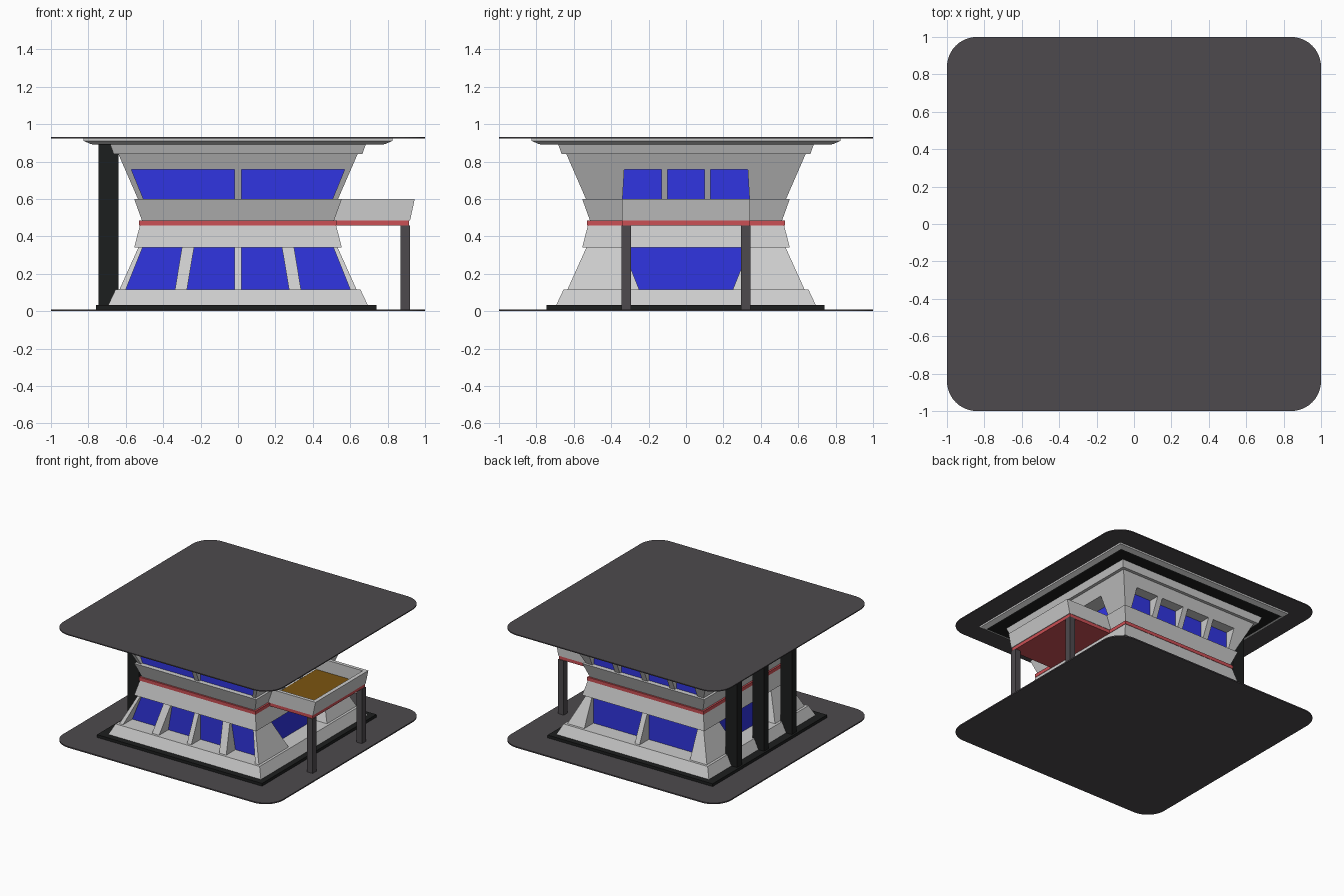
import bpy, bmesh
from math import radians
from mathutils import Matrix

if "Cube" in bpy.data.objects:
    bpy.data.objects.remove(bpy.data.objects["Cube"])

def material(name, rgb):
    m = bpy.data.materials.new(name)
    m.diffuse_color = (*rgb, 1)
    m.use_nodes = True
    m.node_tree.nodes["Principled BSDF"].inputs["Base Color"].default_value = m.diffuse_color
    return m

WHITE = material("white_wall", (0.80, 0.80, 0.83))
DARK = material("dark_slate", (0.075, 0.068, 0.075))
BLACK = material("black_trim", (0.012, 0.013, 0.013))
GLASS = material("blue_glass", (0.03, 0.035, 0.75))
RED = material("red_band", (0.6, 0.08, 0.09))
WOOD = material("brown_floor", (0.2, 0.09, 0.005))

def hull(name, bottom, top, mat):
    """Six-sided solid between two quads, each given as four points."""
    bm = bmesh.new()
    a = [bm.verts.new(p) for p in bottom]
    b = [bm.verts.new(p) for p in top]
    bm.faces.new(a)
    bm.faces.new(b)
    for i in range(4):
        j = (i + 1) % 4
        bm.faces.new((a[i], a[j], b[j], b[i]))
    bmesh.ops.recalc_face_normals(bm, faces=bm.faces)
    me = bpy.data.meshes.new(name)
    bm.to_mesh(me)
    bm.free()
    ob = bpy.data.objects.new(name, me)
    bpy.context.collection.objects.link(ob)
    if mat:
        me.materials.append(mat)
    return ob

def rect(x0, x1, y0, y1, z):
    return [(x0, y0, z), (x1, y0, z), (x1, y1, z), (x0, y1, z)]

def box(name, x0, x1, y0, y1, z0, z1, mat):
    return hull(name, rect(x0, x1, y0, y1, z0), rect(x0, x1, y0, y1, z1), mat)

def frustum(name, r0, r1, z0, z1, mat=WHITE):
    return hull(name, rect(-r0, r0, -r0, r0, z0), rect(-r1, r1, -r1, r1, z1), mat)

def cut(target, cutter):
    cutter.hide_render = True
    cutter.hide_set(True)
    cutter.display_type = 'WIRE'
    mod = target.modifiers.new("opening", 'BOOLEAN')
    mod.operation = 'DIFFERENCE'
    mod.solver = 'EXACT'
    mod.object = cutter
    dg = bpy.context.evaluated_depsgraph_get()
    me = bpy.data.meshes.new_from_object(target.evaluated_get(dg))
    target.modifiers.clear()
    target.data = me
    bpy.data.objects.remove(cutter)

def window(wall, name, angle, quad, z0, z1, depth):
    """quad = bottom-left, bottom-right, top-right, top-left along the wall."""
    pts = list(zip(quad, (z0, z0, z1, z1)))
    rot = Matrix.Rotation(radians(angle), 3, 'Z')
    def slab(n, d0, d1, mat):
        return hull(n, *[[rot @ Matrix.Translation((u, -d, z)).to_translation()
                          for u, z in pts] for d in (d0, d1)], mat)
    cut(wall, slab("cutter", depth - 0.005, 0.9, None))
    slab(name, depth - 0.02, depth, GLASS)

def plate(name, z0, z1):
    ob = box(name, -1, 1, -1, 1, z0, z1, DARK)
    bm = bmesh.new()
    bm.from_mesh(ob.data)
    upright = [e for e in bm.edges
               if abs(e.verts[0].co.z - e.verts[1].co.z) > 1e-4]
    bmesh.ops.bevel(bm, geom=upright, offset=0.16, segments=10, profile=0.5,
                    affect='EDGES', clamp_overlap=False)
    bm.to_mesh(ob.data)
    bm.free()

# Rounded plates below and above
plate("ground_plate", 0, 0.01)
plate("roof_plate", 0.924, 0.932)

# Base, plinth and lower storey
box("base_slab", -0.76, 0.74, -0.745, 0.74, 0.008, 0.033, BLACK)
frustum("plinth", 0.695, 0.655, 0.03, 0.115)
lower = frustum("lower_wall", 0.641, 0.526, 0.10, 0.355)
frustum("lower_band", 0.555, 0.525, 0.34, 0.457)

# Upper storey, cornice and roof
frustum("red_band", 0.528, 0.528, 0.457, 0.485, RED)
parapet = frustum("upper_parapet", 0.512, 0.555, 0.48, 0.60)
upper = frustum("upper_wall", 0.485, 0.644, 0.485, 0.85)
frustum("cornice", 0.665, 0.685, 0.84, 0.897)
frustum("roof_soffit", 0.78, 0.79, 0.892, 0.896, BLACK)
frustum("roof_slope", 0.79, 0.825, 0.895, 0.91)
frustum("roof_rim", 0.825, 0.825, 0.91, 0.925)

# Balcony tray opening onto the upper storey
outer_y, inner_y = 0.343, 0.315
balcony = hull("balcony", rect(0.49, 0.92, -outer_y, outer_y, 0.485),
               rect(0.49, 0.945, -outer_y, outer_y, 0.60), WHITE)
for part in (parapet, balcony):
    cut(part, hull("cutter", rect(0.45, 0.89, -inner_y, inner_y, 0.495),
                   rect(0.45, 0.917, -inner_y, inner_y, 0.62), None))
box("balcony_floor", 0.46, 0.89, -inner_y, inner_y, 0.49, 0.499, WOOD)
box("balcony_red_edge", 0.5, 0.915, -0.34, 0.34, 0.457, 0.485, RED)
for s in (-1, 1):
    y = s * 0.32
    box("balcony_post", 0.87, 0.92, y - 0.025, y + 0.025, 0.005, 0.457, DARK)

# Black fins on the left side
for y in (-0.34, 0.02, 0.37):
    box("side_fin", -0.745, -0.64, y - 0.03, y + 0.03, 0.03, 0.897, BLACK)

# Front windows: four below, two above
for q in ((-0.60, -0.337, -0.30, -0.51), (-0.273, -0.02, -0.02, -0.235)):
    for quad in (q, (-q[1], -q[0], -q[3], -q[2])):
        window(lower, "front_lower_window", 0, quad, 0.115, 0.34, 0.515)
for quad in ((-0.505, -0.02, -0.02, -0.57), (0.02, 0.505, 0.57, 0.02)):
    window(upper, "front_upper_window", 0, quad, 0.598, 0.757, 0.515)

# Back windows: two below, four above
for quad in ((-0.48, -0.022, -0.022, -0.48), (0.022, 0.48, 0.48, 0.022)):
    window(lower, "back_lower_window", 180, quad, 0.115, 0.34, 0.515)
for c in (-0.375, -0.125, 0.125, 0.375):
    window(upper, "back_upper_window", 180,
           (c - 0.102, c + 0.102, c + 0.102, c - 0.102), 0.598, 0.757, 0.515)

# Side windows: one wide below, three above (balcony doors on the right)
for angle, side, z0, depth in ((90, "right", 0.50, 0.475),
                               (270, "left", 0.598, 0.515)):
    window(lower, side + "_lower_window", angle,
           (-0.25, 0.25, 0.34, -0.34), 0.115, 0.34, 0.515)
    for quad in ((-0.345, -0.13, -0.13, -0.33), (-0.10, 0.10, 0.10, -0.10),
                 (0.13, 0.345, 0.33, 0.13)):
        window(upper, side + "_upper_window", angle, quad, z0, 0.757, depth)
